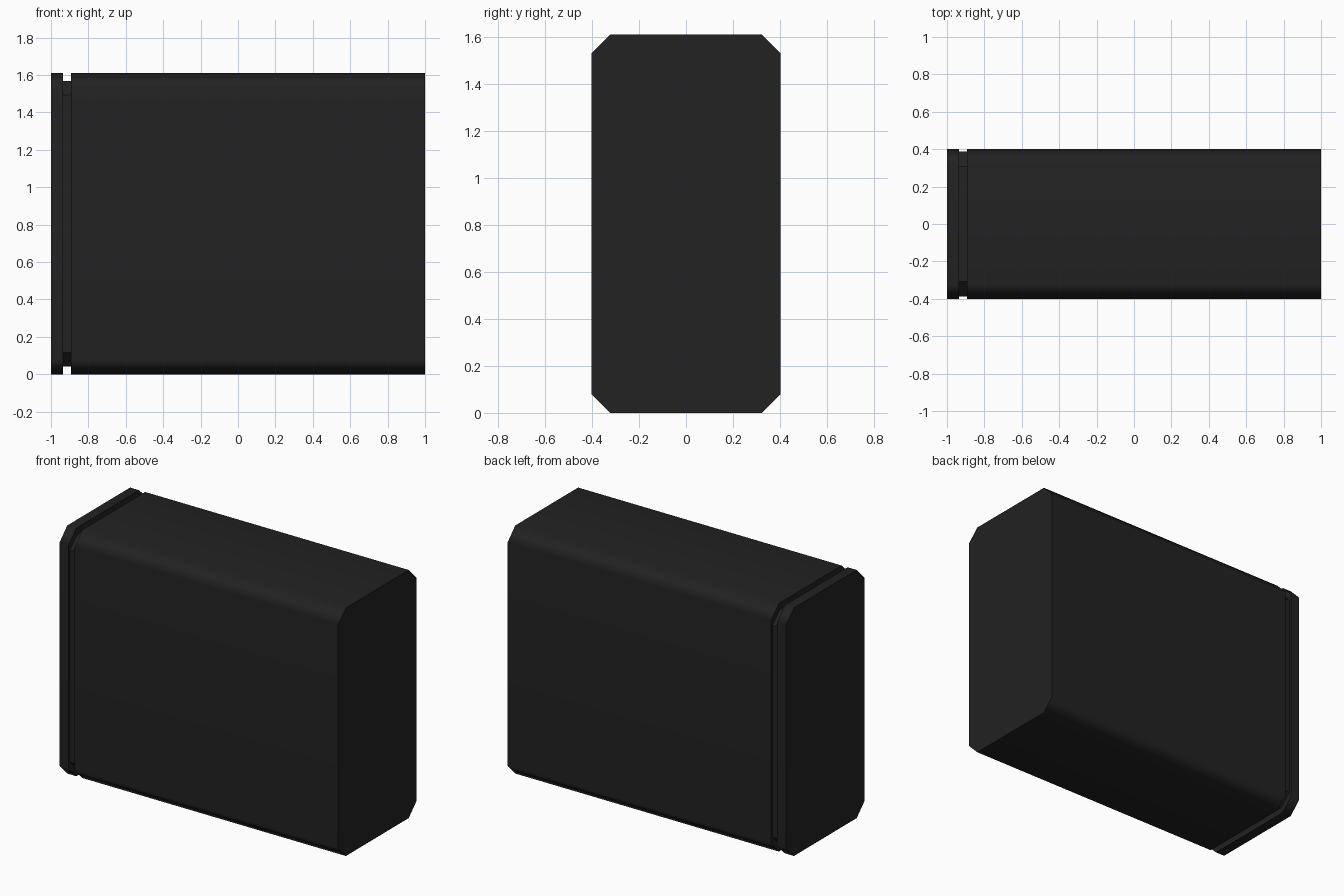
import bpy
import bmesh
import math

if "Cube" in bpy.data.objects:
    bpy.data.objects.remove(bpy.data.objects["Cube"])

black = bpy.data.materials.new("matte black")
black.diffuse_color = (0.016, 0.016, 0.016, 1)
black.use_nodes = True
black.node_tree.nodes["Principled BSDF"].inputs["Base Color"].default_value = black.diffuse_color


def chamfered_block(name, x0, x1, half_y, z0, z1, cut_y, cut_z, smooth):
    """Extrude an eight-sided cut-corner profile along x."""
    mid, half_z = (z0 + z1) / 2, (z1 - z0) / 2
    quarter = [(half_y, half_z - cut_z), (half_y - cut_y, half_z)]
    ring = []
    for sy, sz in ((1, 1), (-1, 1), (-1, -1), (1, -1)):
        corner = quarter if sy * sz > 0 else quarter[::-1]
        ring += [(x0, sy * y, mid + sz * z) for y, z in corner]

    bm = bmesh.new()
    face = bm.faces.new([bm.verts.new(p) for p in ring])
    out = bmesh.ops.extrude_face_region(bm, geom=[face], use_keep_orig=True)
    for v in out["geom"]:
        if isinstance(v, bmesh.types.BMVert):
            v.co.x = x1
    bmesh.ops.recalc_face_normals(bm, faces=bm.faces)
    mesh = bpy.data.meshes.new(name)
    bm.to_mesh(mesh)
    bm.free()
    obj = bpy.data.objects.new(name, mesh)
    bpy.context.collection.objects.link(obj)
    mesh.materials.append(black)

    # Rounded-looking corners with flat broad sides
    if smooth:
        bpy.ops.object.select_all(action='DESELECT')
        obj.select_set(True)
        bpy.context.view_layer.objects.active = obj
        bpy.ops.object.shade_smooth_by_angle(angle=math.radians(60))
        mod = obj.modifiers.new("flat sides", 'WEIGHTED_NORMAL')
        mod.keep_sharp = True
    return obj


# Main case, end cap, and the recessed neck between them
chamfered_block("case_body", -0.892, 1.0, 0.402, 0, 1.61, 0.08, 0.08, True)
chamfered_block("end_cap", -1.0, -0.935, 0.402, 0, 1.61, 0.08, 0.08, True)
chamfered_block("recessed_neck", -0.935, -0.892, 0.388, 0.042, 1.568, 0.08, 0.075, False)
